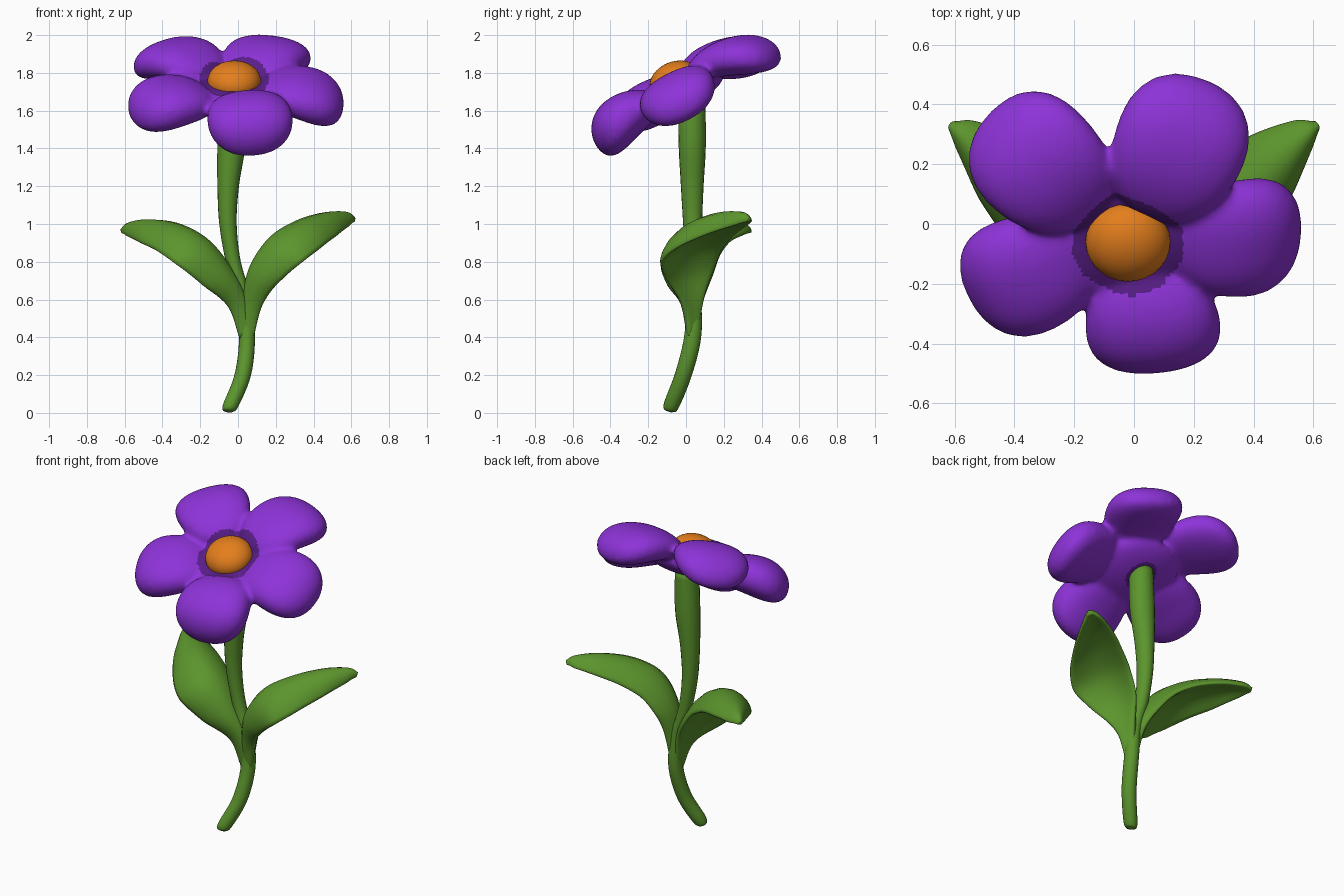
import bpy, bmesh, math
from mathutils import Vector, Matrix

cube = bpy.data.objects.get("Cube")
if cube:
    bpy.data.objects.remove(cube, do_unlink=True)


def make_material(name, rgb):
    mat = bpy.data.materials.new(name)
    mat.use_nodes = True
    mat.diffuse_color = (*rgb, 1)
    bsdf = next(n for n in mat.node_tree.nodes if n.type == 'BSDF_PRINCIPLED')
    bsdf.inputs["Base Color"].default_value = (*rgb, 1)
    return mat


purple = make_material("petal purple", (0.27, 0.033, 0.69))
dark_purple = make_material("deep purple", (0.10, 0.013, 0.25))
orange = make_material("centre orange", (0.78, 0.21, 0.012))
green = make_material("leaf green", (0.107, 0.30, 0.026))


def finish(name, bm, *mats):
    bmesh.ops.recalc_face_normals(bm, faces=bm.faces)
    mesh = bpy.data.meshes.new(name)
    bm.to_mesh(mesh)
    bm.free()
    for mat in mats:
        mesh.materials.append(mat)
    mesh.shade_smooth()
    obj = bpy.data.objects.new(name, mesh)
    bpy.context.collection.objects.link(obj)
    return obj


def blob(bm, centre, along, normal, size, bend=0.0, taper=0.0, power=2.0):
    """Rounded pad with its length on 'along', drooping at the ends, fuller at the tip."""
    d = Vector(along).normalized()
    side = Vector(normal).cross(d).normalized()
    frame = Matrix((d, side, d.cross(side))).transposed()
    length, width, thick = size
    made = bmesh.ops.create_uvsphere(bm, u_segments=28, v_segments=18, radius=1)
    for v in made["verts"]:
        u, s, t = v.co / sum(abs(c) ** power for c in v.co) ** (1 / power)
        local = Vector((u * length, s * width * (1 + taper * u / 2),
                        t * thick * (1 + taper * u) - bend * u * u))
        v.co = Vector(centre) + frame @ local


def spline(keys, steps=6):
    """Catmull-Rom through tuples of any size."""
    keys = [Vector(k) for k in keys]
    keys = [2 * keys[0] - keys[1]] + keys + [2 * keys[-1] - keys[-2]]
    out = []
    for a, b, c, d in zip(keys, keys[1:], keys[2:], keys[3:]):
        for i in range(steps):
            t = i / steps
            out.append(b + (c - a) * (t / 2) + (2 * a - 5 * b + 4 * c - d) * (t * t / 2)
                       + (3 * b - a - 3 * c + d) * (t ** 3 / 2))
    return out + [keys[-2]]


def loft(name, keys, across, arch=0.0, sides=20):
    """Sweep an ellipse along keys of (x, y, z, half width, half thickness)."""
    bm = bmesh.new()
    rows = spline(keys)
    pts = [Vector(r[:3]) for r in rows]
    w = Vector(across).normalized()
    rings = []
    for i, (p, r) in enumerate(zip(pts, rows)):
        tangent = pts[min(i + 1, len(pts) - 1)] - pts[max(i - 1, 0)]
        n = tangent.cross(w).normalized()
        ring = []
        for k in range(sides):
            a = math.tau * k / sides
            rise = r[4] * math.sin(a) + arch * r[3] * math.cos(a) ** 2
            ring.append(bm.verts.new(p + w * r[3] * math.cos(a) + n * rise))
        rings.append(ring)
    for lo, hi in zip(rings, rings[1:]):
        for k in range(sides):
            j = (k + 1) % sides
            bm.faces.new((lo[k], lo[j], hi[j], hi[k]))
    bm.faces.new(rings[0])
    bm.faces.new(rings[-1])
    return finish(name, bm, green)


# Stem
loft("stem", [
    (-0.045, -0.09, 0.006, 0.015, 0.015), (-0.04, -0.08, 0.035, 0.042, 0.04),
    (0.025, -0.015, 0.2, 0.044, 0.044), (0.048, 0.035, 0.4, 0.042, 0.045),
    (0.03, 0.04, 0.6, 0.042, 0.042), (-0.025, 0.04, 0.8, 0.04, 0.042),
    (-0.053, 0.035, 1.0, 0.046, 0.05), (-0.052, 0.033, 1.2, 0.057, 0.06),
    (-0.035, 0.033, 1.42, 0.074, 0.072), (-0.028, 0.03, 1.68, 0.07, 0.072),
], (1, 0, 0))

# Leaves, arched across with the midrib on top
loft("left_leaf", [
    (0.047, 0.03, 0.4, 0.03, 0.03), (0.065, 0.02, 0.58, 0.062, 0.045),
    (0.108, -0.01, 0.75, 0.14, 0.046), (0.21, -0.01, 0.895, 0.182, 0.046),
    (0.34, 0.065, 0.98, 0.172, 0.043), (0.47, 0.185, 1.025, 0.125, 0.038),
    (0.57, 0.29, 1.035, 0.06, 0.03), (0.615, 0.33, 1.025, 0.015, 0.012),
], (0.42, -0.88, -0.17), arch=0.5)
loft("right_leaf", [
    (0.043, 0.03, 0.4, 0.03, 0.03), (0.008, 0.02, 0.58, 0.06, 0.045),
    (-0.072, -0.01, 0.73, 0.135, 0.046), (-0.19, -0.01, 0.875, 0.178, 0.046),
    (-0.33, 0.065, 0.96, 0.168, 0.043), (-0.47, 0.185, 0.987, 0.125, 0.038),
    (-0.57, 0.29, 0.98, 0.06, 0.03), (-0.615, 0.33, 0.965, 0.015, 0.012),
], (-0.42, -0.88, -0.17), arch=-0.5)

# Blossom: five plump petals and a core, fused into one skin
heart = Vector((-0.02, -0.06, 1.757))
facing = Vector((0, -0.4, 0.92)).normalized()
petals = [  # centre, direction, normal, size, bend
    ((-0.305, 0.19, 1.878), (-0.7, 0.68, 0.1), (-0.12, -0.2, 1), (0.25, 0.218, 0.1), 0.06),
    ((0.145, 0.24, 1.888), (0.36, 0.9, 0.17), (0.05, -0.2, 1), (0.255, 0.222, 0.1), 0.05),
    ((0.34, -0.05, 1.695), (0.9, 0.08, -0.24), (0.3, -0.45, 0.85), (0.235, 0.21, 0.11), 0.04),
    ((0.06, -0.325, 1.57), (0.12, -0.76, -0.6), (0, -0.62, 0.78), (0.215, 0.225, 0.125), 0.05),
    ((-0.345, -0.165, 1.655), (-0.87, -0.33, -0.2), (-0.2, -0.48, 0.87), (0.235, 0.21, 0.115), 0.04),
]
bm = bmesh.new()
for centre, along, normal, size, bend in petals:
    blob(bm, centre, along, normal, size, bend, taper=0.2, power=2.3)
blob(bm, heart - facing * 0.07, (1, 0, 0), facing, (0.28, 0.25, 0.08))
blossom = finish("blossom", bm, purple, dark_purple)
remesh = blossom.modifiers.new("fuse", 'REMESH')
remesh.mode = 'VOXEL'
remesh.voxel_size = 0.014
soften = blossom.modifiers.new("soften", 'SMOOTH')
soften.factor = 0.5
soften.iterations = 10
bpy.context.view_layer.update()
fused = bpy.data.meshes.new_from_object(
    blossom.evaluated_get(bpy.context.evaluated_depsgraph_get()))
blossom.modifiers.clear()
blossom.data = fused
fused.materials.clear()
for mat in (purple, dark_purple):
    fused.materials.append(mat)

# Dark throat around the centre and a thin dark collar at the stem joint
joint = Vector((-0.028, 0.03))
for face in fused.polygons:
    if face.normal.dot(facing) > 0:
        dark = (face.center - heart).length < 0.188
    else:
        dark = (face.center.xy - joint).length < 0.09
    face.material_index = int(dark)
fused.shade_smooth()

# Domed flower centre
bm = bmesh.new()
blob(bm, heart, (1, 0, 0), facing, (0.142, 0.138, 0.102))
finish("flower_centre", bm, orange)
